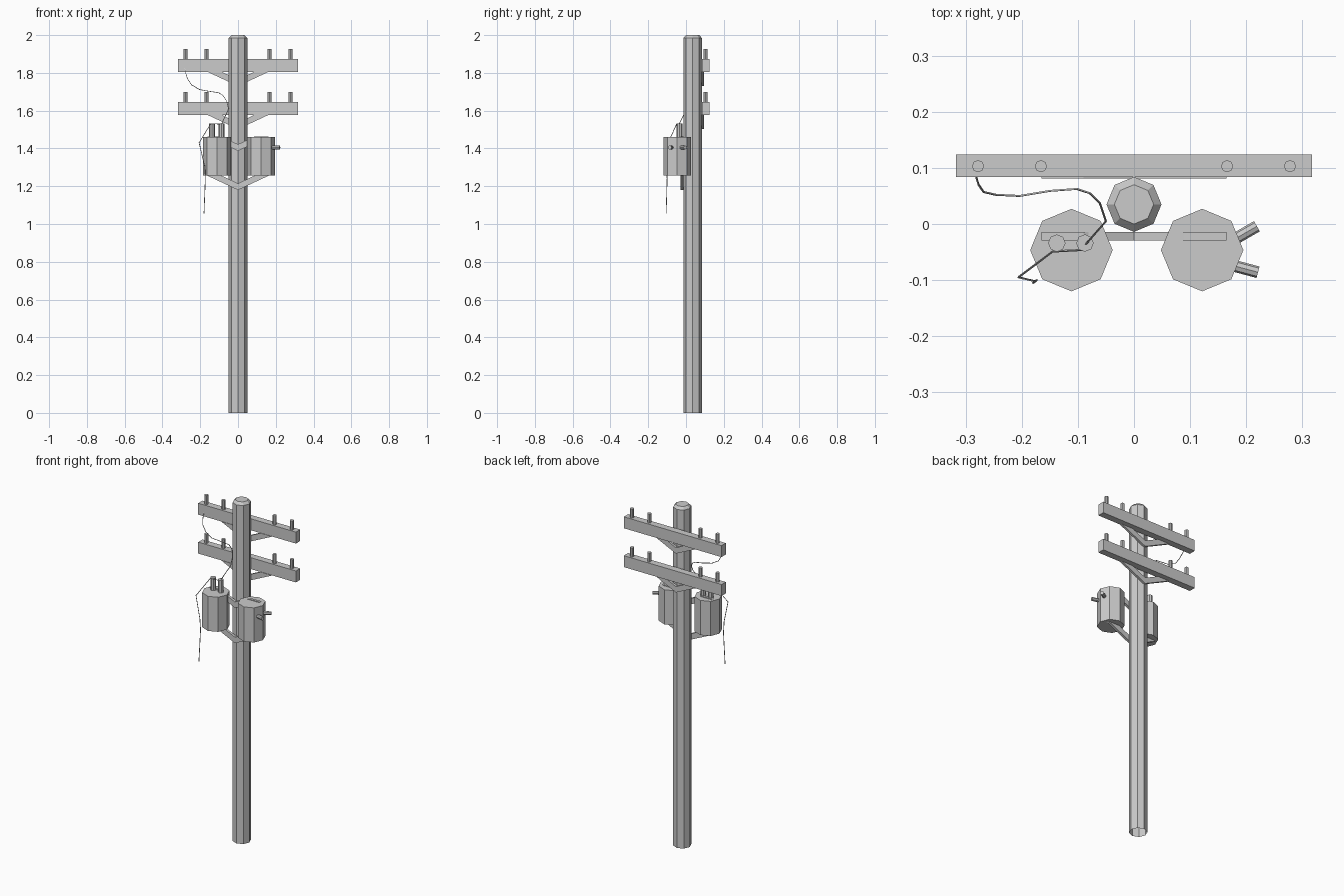
import bpy, bmesh
from math import cos, sin, pi, radians
from mathutils import Vector

if "Cube" in bpy.data.objects:
    bpy.data.objects.remove(bpy.data.objects["Cube"])


def mesh_object(name, verts, faces):
    me = bpy.data.meshes.new(name)
    me.from_pydata(verts, [], faces)
    bm = bmesh.new()
    bm.from_mesh(me)
    bmesh.ops.recalc_face_normals(bm, faces=bm.faces)
    bm.to_mesh(me)
    bm.free()
    ob = bpy.data.objects.new(name, me)
    bpy.context.collection.objects.link(ob)
    return ob


def tube(name, start, end, r, sides=8):
    """Faceted cylinder between two points."""
    a, b = Vector(start), Vector(end)
    bpy.ops.mesh.primitive_cylinder_add(vertices=sides, radius=r, depth=(b - a).length,
                                        location=(a + b) / 2)
    ob = bpy.context.object
    ob.rotation_euler = (b - a).to_track_quat('Z', 'Y').to_euler()
    ob.name = name
    return ob


def prism(name, outline, y0, y1):
    """Extrude an x-z outline along y."""
    n = len(outline)
    verts = [(x, y, z) for y in (y0, y1) for x, z in outline]
    faces = [(i, (i + 1) % n, n + (i + 1) % n, n + i) for i in range(n)]
    # the V outline is two quads mirrored about x = 0
    if n == 6:
        caps = [(0, 1, 2, 3), (0, 3, 4, 5)]
    else:
        caps = [tuple(range(n))]
    faces += caps + [tuple(n + i for i in c) for c in caps]
    return mesh_object(name, verts, faces)


def v_brace(name, z, y0, y1):
    """V-shaped strap with its lowest point at z."""
    prism(name, [(0, z), (0.165, z + 0.077), (0.09, z + 0.077),
                 (0, z + 0.035), (-0.09, z + 0.077), (-0.165, z + 0.077)], y0, y1)


def wire(name, points):
    cu = bpy.data.curves.new(name, 'CURVE')
    cu.dimensions = '3D'
    cu.bevel_depth = 0.002
    cu.bevel_resolution = 0
    cu.use_fill_caps = True
    sp = cu.splines.new('POLY')
    sp.points.add(len(points) - 1)
    for p, co in zip(sp.points, points):
        p.co = (*co, 1)
    sp.use_smooth = False
    bpy.context.collection.objects.link(bpy.data.objects.new(name, cu))


# octagonal pole with a chamfered top, open underneath
rings = [(0.049, 0), (0.049, 1.985), (0.035, 2.0)]
verts = [(r * cos(i * pi / 4), 0.035 + r * sin(i * pi / 4), z) for r, z in rings for i in range(8)]
faces = [(k * 8 + i, k * 8 + (i + 1) % 8, k * 8 + 8 + (i + 1) % 8, k * 8 + 8 + i)
         for k in range(2) for i in range(8)]
mesh_object("pole", verts, faces + [tuple(range(16, 24))])

# crossarms with insulator pins and V braces
for label, top in (("upper", 1.873), ("lower", 1.645)):
    z0 = top - 0.067
    prism(label + "_crossarm", [(-0.317, z0), (0.317, z0), (0.317, top), (-0.317, top)],
          0.084, 0.124)
    v_brace(label + "_crossarm_brace", z0 - 0.076, 0.081, 0.094)
    for x in (-0.278, -0.166, 0.166, 0.278):
        tube(label + "_insulator", (x, 0.103, top - 0.005), (x, 0.103, top + 0.053), 0.0108)

# transformer cans and their mounting straps
for label, x in (("left", -0.1115), ("right", 0.1215)):
    tube(label + "_transformer", (x, -0.0465, 1.257), (x, -0.0465, 1.46), 0.0735)
for label, z in (("upper", 1.387), ("lower", 1.18)):
    v_brace(label + "_transformer_brace", z, -0.029, -0.014)

# bushings on the left can top and the right can side
for x in (-0.1375, -0.0875):
    tube("top_bushing", (x, -0.034, 1.45), (x, -0.034, 1.533), 0.0155)
for end, ang in (((0.219, -0.004), 30), ((0.221, -0.086), -15)):
    a = radians(ang)
    tube("side_bushing", (end[0] - 0.05 * cos(a), end[1] - 0.05 * sin(a), 1.405),
         (*end, 1.405), 0.0105)

# drooping wires
wire("feed_wire", [(-0.28, 0.097, 1.875), (-0.284, 0.093, 1.84), (-0.277, 0.07, 1.80),
                   (-0.268, 0.057, 1.77), (-0.246, 0.052, 1.737), (-0.204, 0.05, 1.712),
                   (-0.15, 0.059, 1.702), (-0.102, 0.0625, 1.695), (-0.079, 0.055, 1.68),
                   (-0.061, 0.0375, 1.652), (-0.05, 0.005, 1.61), (-0.086, -0.036, 1.531)])
wire("drop_wire", [(-0.09, -0.046, 1.53), (-0.145, -0.049, 1.53), (-0.206, -0.095, 1.43),
                   (-0.176, -0.102, 1.305), (-0.173, -0.1, 1.24), (-0.18, -0.105, 1.055)])
